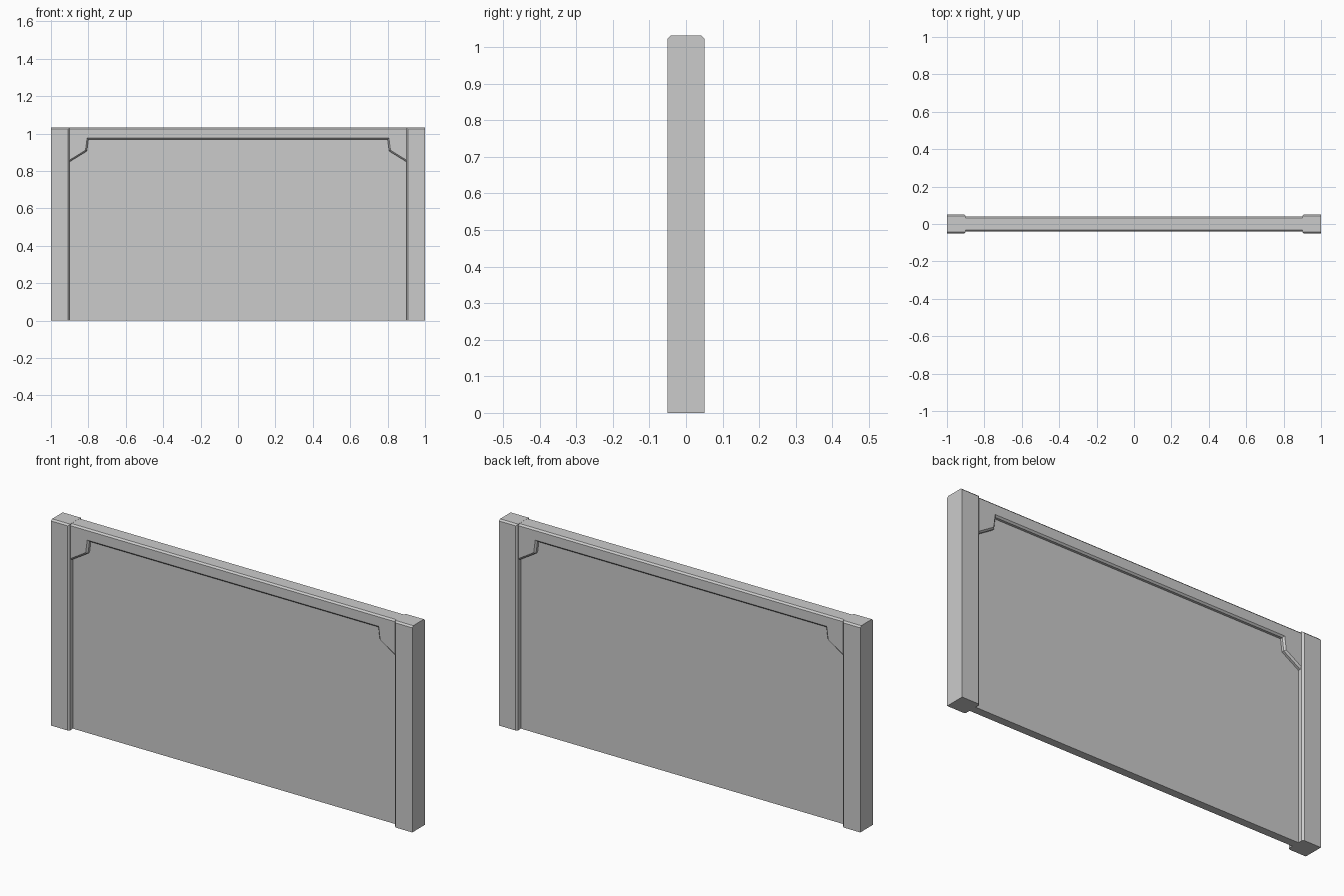
import bpy, bmesh

if "Cube" in bpy.data.objects:
    bpy.data.objects.remove(bpy.data.objects["Cube"])

H = 1.032        # wall height
BEVEL = 0.008


def prism(name, outline, half_depth, bevel_test=None):
    """Extrude an x-z outline through y and chamfer the chosen front/back edges."""
    bm = bmesh.new()
    face = bm.faces.new([bm.verts.new((x, -half_depth, z)) for x, z in outline])
    ext = bmesh.ops.extrude_face_region(bm, geom=[face])
    verts = [g for g in ext["geom"] if isinstance(g, bmesh.types.BMVert)]
    bmesh.ops.translate(bm, vec=(0, 2 * half_depth, 0), verts=verts)
    bmesh.ops.recalc_face_normals(bm, faces=bm.faces[:])
    if bevel_test:
        edges = [e for e in bm.edges
                 if abs(e.verts[0].co.y - e.verts[1].co.y) < 1e-5
                 and bevel_test((e.verts[0].co + e.verts[1].co) / 2)]
        bmesh.ops.bevel(bm, geom=edges, offset=BEVEL, segments=1,
                        profile=0.5, affect='EDGES')
    bmesh.ops.recalc_face_normals(bm, faces=bm.faces[:])
    mesh = bpy.data.meshes.new(name)
    bm.to_mesh(mesh)
    bm.free()
    obj = bpy.data.objects.new(name, mesh)
    bpy.context.collection.objects.link(obj)
    return obj


# Thin wall panel between the posts
prism("wall_panel", [(-0.93, 0), (0.93, 0), (0.93, 1.0), (-0.93, 1.0)], 0.02)

# End posts, chamfered on the top and inner edges
for side, label in ((-1, "left"), (1, "right")):
    outline = [(side * x, z) for x, z in ((0.9, 0), (1, 0), (1, H), (0.9, H))]
    prism(label + "_post", outline, 0.05,
          lambda c: c.z > H - 0.01 or (abs(c.x) < 0.91 and c.z > 0.01))

# Top beam with angled corner brackets, ends buried in the posts
half = [(0.80, 0.968), (0.808, 0.906), (0.902, 0.848), (0.95, 0.818), (0.95, H - 0.0005)]
beam_outline = half + [(-x, z) for x, z in reversed(half)]
prism("top_beam", beam_outline, 0.04, lambda c: abs(c.x) < 0.945)
